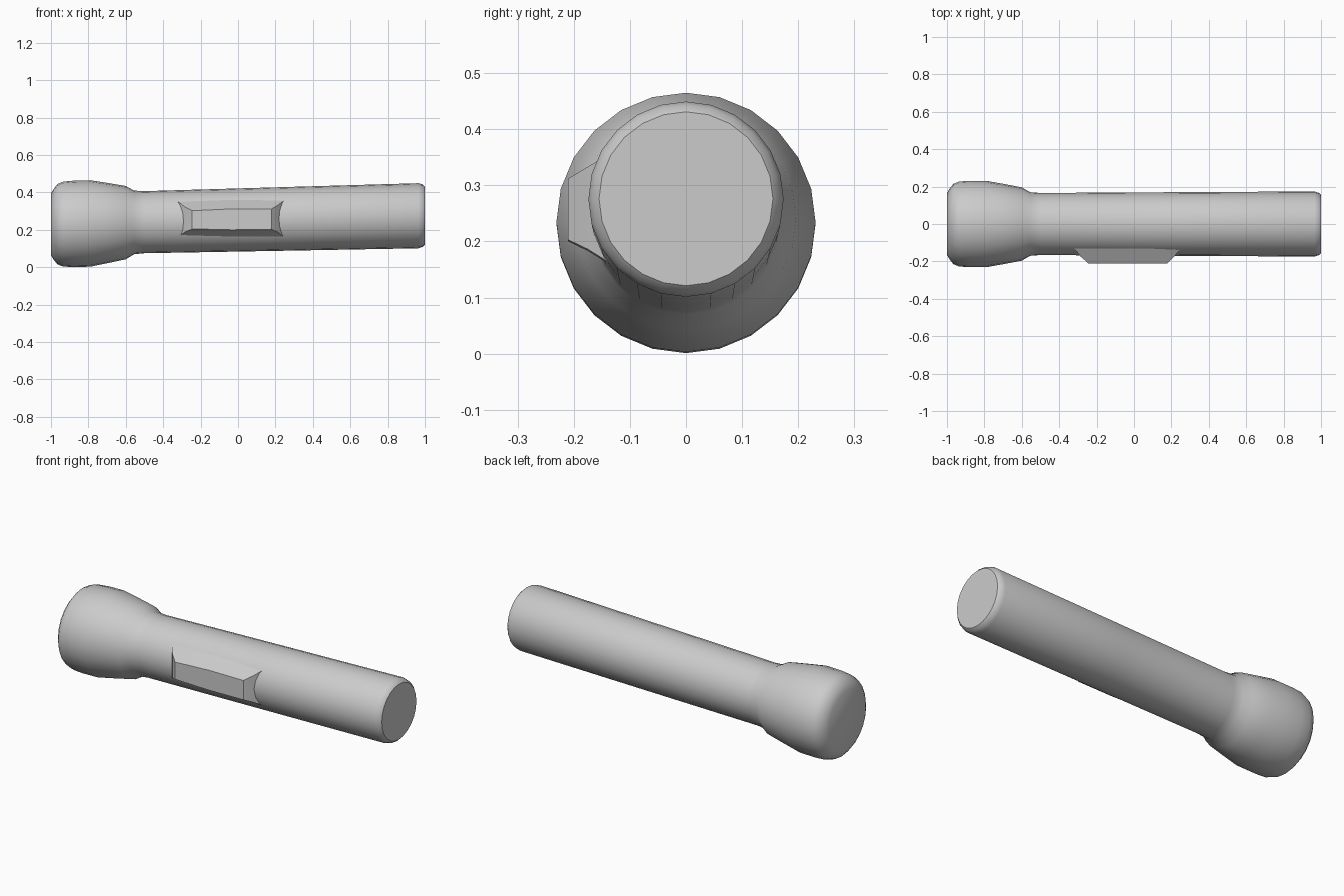
import bpy, bmesh, math

cube = bpy.data.objects.get("Cube")
if cube:
    bpy.data.objects.remove(cube, do_unlink=True)

grey = bpy.data.materials.new("plain_grey")
grey.use_nodes = True
colour = (0.6, 0.6, 0.6, 1)
grey.diffuse_color = colour
grey.node_tree.nodes["Principled BSDF"].inputs["Base Color"].default_value = colour


def axis_z(x):
    """Height of the gently rising centre line."""
    return 0.2525 + 0.0235 * x


def loft(name, rings, angle):
    """Join equal-sized rings of points into a closed, smooth-shaded solid."""
    bm = bmesh.new()
    loops = [[bm.verts.new(p) for p in ring] for ring in rings]
    n = len(loops[0])
    for a, b in zip(loops, loops[1:]):
        for i in range(n):
            j = (i + 1) % n
            bm.faces.new((a[i], a[j], b[j], b[i]))
    bm.faces.new(loops[0])
    bm.faces.new(loops[-1])
    bmesh.ops.recalc_face_normals(bm, faces=bm.faces)
    mesh = bpy.data.meshes.new(name)
    bm.to_mesh(mesh)
    bm.free()
    mesh.materials.append(grey)
    obj = bpy.data.objects.new(name, mesh)
    bpy.context.collection.objects.link(obj)
    bpy.ops.object.select_all(action="DESELECT")
    obj.select_set(True)
    bpy.context.view_layer.objects.active = obj
    bpy.ops.object.shade_smooth_by_angle(angle=math.radians(angle))
    return obj


def circle(x, r, sides=24):
    return [(x, r * math.cos(t), axis_z(x) + r * math.sin(t))
            for t in (2 * math.pi * i / sides for i in range(sides))]


# Flared head, neck and long handle in one turned shell
profile = [(-1.0, 0.165), (-0.985, 0.19), (-0.965, 0.215), (-0.935, 0.227),
           (-0.88, 0.231), (-0.79, 0.231), (-0.7, 0.215), (-0.6, 0.196),
           (-0.555, 0.17), (-0.5, 0.166), (0.2, 0.17), (0.965, 0.174),
           (0.988, 0.167), (1.0, 0.155)]
loft("torch_body", [circle(x, r) for x, r in profile], 40)


# Raised sliding switch with sloping sides
def pad(y, x0, x1, z0, z1):
    mid = (x0 + x1) / 2
    return [(x0, y, z0 + 0.005), (mid, y, z0), (x1, y, z0 + 0.003),
            (x1, y, z1), (mid, y, z1), (x0, y, z1 - 0.01)]


loft("switch", [pad(-0.13, -0.32, 0.25, 0.155, 0.36),
                pad(-0.175, -0.285, 0.215, 0.183, 0.333),
                pad(-0.2, -0.255, 0.19, 0.195, 0.318),
                pad(-0.21, -0.245, 0.18, 0.2, 0.312)], 35)
